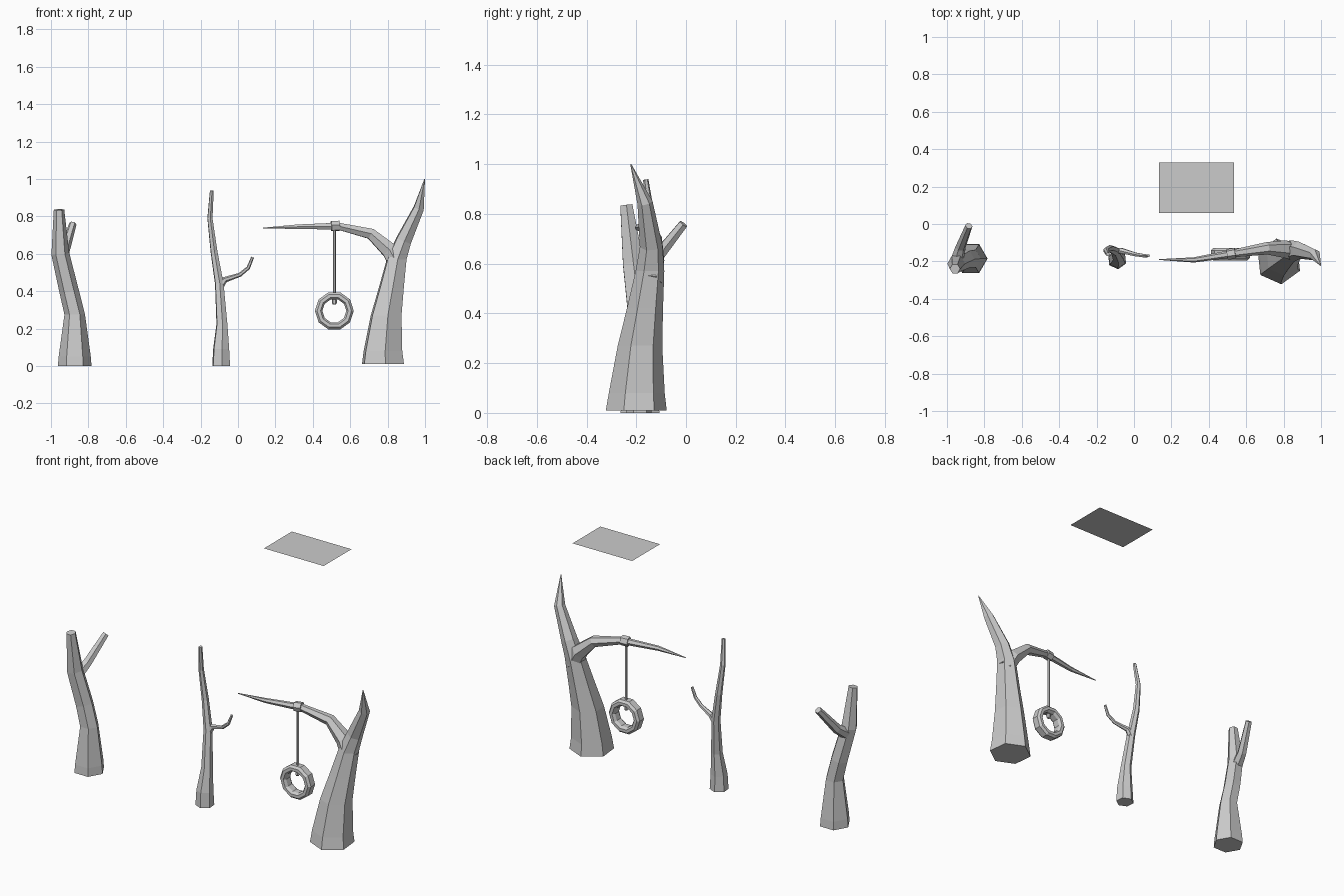
import bpy, bmesh, math
from mathutils import Vector, Quaternion

UP = Vector((0, 0, 1))


def finish(name, bm):
    bmesh.ops.recalc_face_normals(bm, faces=bm.faces[:])
    mesh = bpy.data.meshes.new(name)
    bm.to_mesh(mesh)
    bm.free()
    obj = bpy.data.objects.new(name, mesh)
    bpy.context.collection.objects.link(obj)
    return obj


def limb(name, stations, sides=6, phase=0.0, level=0):
    """Tapered low-poly tube through (x, y, z, radius); first `level` rings stay horizontal."""
    pts = [Vector(s[:3]) for s in stations]
    n = len(pts)
    bm = bmesh.new()
    rings, q, prev = [], Quaternion(), UP
    for i, p in enumerate(pts):
        a, b = pts[max(i - 1, 0)], pts[min(i + 1, n - 1)]
        t = UP
        if i >= level:
            t = (b - p).normalized() if i == 0 else (p - a).normalized()
            if 0 < i < n - 1:
                t = (t + (b - p).normalized()).normalized()
        q = prev.rotation_difference(t) @ q
        prev = t
        ring = []
        for k in range(sides):
            ang = math.radians(phase) + math.tau * k / sides
            off = Vector((math.cos(ang), math.sin(ang), 0)) * stations[i][3]
            ring.append(bm.verts.new(p + q @ off))
        rings.append(ring)
    for r0, r1 in zip(rings, rings[1:]):
        for k in range(sides):
            j = (k + 1) % sides
            bm.faces.new((r0[k], r0[j], r1[j], r1[k]))
    bm.faces.new(rings[0][::-1])
    bm.faces.new(rings[-1])
    return finish(name, bm)


# Large tree: trunk rising into a pointed horn, plus the long swing branch
limb("large_tree_trunk", [
    (0.775, -0.20, 0.01, 0.123), (0.775, -0.198, 0.08, 0.113),
    (0.792, -0.185, 0.27, 0.09), (0.82, -0.165, 0.42, 0.073),
    (0.848, -0.145, 0.57, 0.058), (0.885, -0.14, 0.67, 0.046),
    (0.967, -0.165, 0.845, 0.031), (0.998, -0.222, 1.0, 0.002)],
    phase=-84, level=5)
limb("large_tree_branch", [
    (0.86, -0.148, 0.53, 0.05), (0.81, -0.135, 0.618, 0.048),
    (0.71, -0.13, 0.707, 0.033), (0.535, -0.157, 0.748, 0.021),
    (0.32, -0.192, 0.745, 0.014), (0.133, -0.19, 0.738, 0.002)], phase=30)

# Slim tree
limb("slim_tree_trunk", [
    (-0.09, -0.19, 0, 0.052), (-0.09, -0.19, 0.09, 0.047),
    (-0.086, -0.175, 0.225, 0.032), (-0.1, -0.145, 0.44, 0.025),
    (-0.128, -0.132, 0.61, 0.02), (-0.15, -0.14, 0.79, 0.015),
    (-0.14, -0.162, 0.938, 0.011)], phase=-84, level=3)
limb("slim_tree_branch", [
    (-0.1, -0.145, 0.42, 0.02), (-0.07, -0.142, 0.462, 0.016),
    (0.01, -0.163, 0.488, 0.011), (0.055, -0.17, 0.525, 0.01),
    (0.078, -0.17, 0.582, 0.008)])

# Stump tree with cut ends
limb("stump_tree_trunk", [
    (-0.873, -0.185, 0, 0.09), (-0.873, -0.185, 0.05, 0.086),
    (-0.873, -0.185, 0.275, 0.055), (-0.903, -0.188, 0.4, 0.052),
    (-0.95, -0.212, 0.6, 0.048), (-0.957, -0.24, 0.836, 0.028)],
    phase=0, level=3)
limb("stump_tree_branch", [
    (-0.948, -0.2, 0.56, 0.036), (-0.928, -0.125, 0.615, 0.028),
    (-0.883, -0.01, 0.76, 0.02)])

# Tyre: a chamfered section spun in ten steps about the y axis
SX, SY, SZ = 0.515, -0.162, 0.295
section = [(0.104, -0.02), (0.092, -0.033), (0.074, -0.033), (0.064, -0.018),
           (0.064, 0.018), (0.074, 0.033), (0.092, 0.033), (0.104, 0.02)]
bm = bmesh.new()
rings = [[bm.verts.new((SX + r * math.cos(math.tau * k / 10), SY + y,
                        SZ + r * math.sin(math.tau * k / 10)))
          for r, y in section] for k in range(10)]
for k in range(10):
    r0, r1 = rings[k], rings[(k + 1) % 10]
    for i in range(8):
        j = (i + 1) % 8
        bm.faces.new((r0[i], r0[j], r1[j], r1[i]))
finish("tyre", bm)

# Rope, knot under the tyre's top, and the loop round the branch
limb("rope", [(SX, SY, 0.335, 0.008), (SX, SY, 0.74, 0.008)])
limb("rope_knot", [(SX, SY, 0.328, 0.008), (SX, SY, 0.337, 0.013),
                   (SX, SY, 0.352, 0.013), (SX, SY, 0.36, 0.008)])
limb("rope_loop", [(0.498, -0.163, 0.748, 0.029), (0.542, -0.156, 0.75, 0.029)], phase=30)

# Flat panel floating overhead
bm = bmesh.new()
bm.faces.new([bm.verts.new((x, y, 1.525)) for x, y in
              ((0.133, 0.06), (0.535, 0.06), (0.535, 0.328), (0.133, 0.328))])
finish("overhead_panel", bm)
